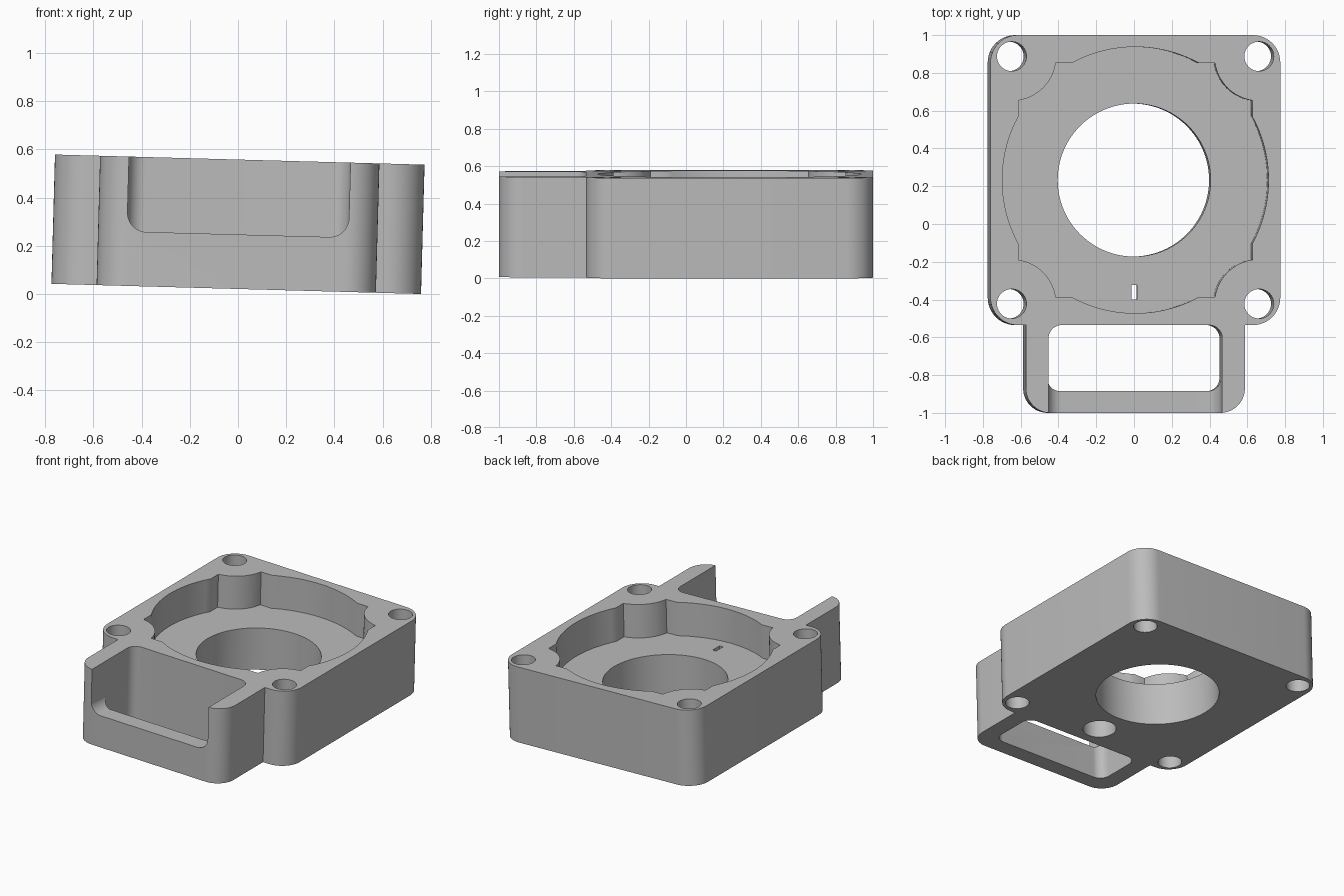
import bpy, bmesh, math
from mathutils import Matrix

cube = bpy.data.objects.get("Cube")
if cube:
    bpy.data.objects.remove(cube, do_unlink=True)

H = 0.537          # height of the housing
CY = 0.2325        # centre of the square body
HALF = 0.7675      # half width of the square body
BOLT = 0.655       # bolt hole offset from the centre
TILT = 0.0274      # slight sideways lean

grey = bpy.data.materials.new("plain grey")
grey.use_nodes = True
colour = (0.5, 0.5, 0.5, 1)
grey.diffuse_color = colour
grey.node_tree.nodes["Principled BSDF"].inputs["Base Color"].default_value = colour


def arc(cx, cy, r, start, end, steps):
    angles = [math.radians(start + (end - start) * i / steps) for i in range(steps + 1)]
    return [(cx + r * math.cos(a), cy + r * math.sin(a)) for a in angles]


def circle(cx, cy, r, steps=64):
    return arc(cx, cy, r, 0, 360, steps)[:-1]


def rounded_rect(x, y0, y1, r):
    pts = []
    corners = [(x - r, y1 - r), (r - x, y1 - r), (r - x, y0 + r), (x - r, y0 + r)]
    for i, (cx, cy) in enumerate(corners):
        pts += arc(cx, cy, r, 90 * i, 90 * i + 90, 12)
    return pts


def prism(name, pts, z0, z1):
    bm = bmesh.new()
    face = bm.faces.new([bm.verts.new((x, y, z0)) for x, y in pts])
    top = bmesh.ops.extrude_face_region(bm, geom=[face])["geom"]
    verts = [v for v in top if isinstance(v, bmesh.types.BMVert)]
    bmesh.ops.translate(bm, verts=verts, vec=(0, 0, z1 - z0))
    bmesh.ops.recalc_face_normals(bm, faces=bm.faces)
    mesh = bpy.data.meshes.new(name)
    bm.to_mesh(mesh)
    bm.free()
    mesh.materials.append(grey)
    obj = bpy.data.objects.new(name, mesh)
    bpy.context.collection.objects.link(obj)
    return obj


def combine(target, tool, operation="DIFFERENCE"):
    mod = target.modifiers.new(tool.name, "BOOLEAN")
    mod.operation = operation
    mod.solver = "EXACT"
    mod.object = tool
    bpy.context.view_layer.update()
    deps = bpy.context.evaluated_depsgraph_get()
    result = bpy.data.meshes.new_from_object(target.evaluated_get(deps))
    target.modifiers.clear()
    target.data = result
    bpy.data.objects.remove(tool, do_unlink=True)


# Square body with the front bracket joined on
housing = prism("housing", rounded_rect(HALF, CY - HALF, 1, 0.145), 0, H)
bracket = prism("bracket", rounded_rect(0.58, -1, -0.2, 0.13), 0, H)
combine(housing, bracket, "UNION")

# Bracket window, open from top to bottom
combine(housing, prism("window_cutter", rounded_rect(0.46, -0.885, CY - HALF, 0.07), -1, 1))

# Front notch with rounded lower corners
notch = prism("notch_cutter", rounded_rect(0.46, 0.226, 1, 0.08), 0.8, 1.1)
notch.data.transform(Matrix.Rotation(math.pi / 2, 4, "X"))
combine(housing, notch)

# Round recess with square corners, scalloped around the bolt posts
R, SQ, POST = 0.705, 0.62, 0.236
edge = math.degrees(math.acos(SQ / R))
dip = math.degrees(math.asin((BOLT - SQ) / POST))
quarter = (arc(0, 0, R, edge - 90 + 90 - 2 * edge, edge, 20)
           + arc(BOLT, BOLT, POST, 270 - dip, 180 + dip, 14))
recess_pts = []
for turn in range(4):
    c, s = round(math.cos(turn * math.pi / 2)), round(math.sin(turn * math.pi / 2))
    recess_pts += [(x * c - y * s, x * s + y * c + CY) for x, y in quarter]
combine(housing, prism("recess_cutter", recess_pts, 0.3, 1))

# Central bore and corner bolt holes
combine(housing, prism("bore_cutter", circle(0, CY, 0.405, 96), -1, 1))
for sx in (-1, 1):
    for sy in (-1, 1):
        combine(housing, prism("bolt_cutter", circle(sx * BOLT, CY + sy * BOLT, 0.078, 40), -1, 1))

# Blind socket underneath with a narrow slot up through the floor
combine(housing, prism("socket_cutter", circle(0, -0.362, 0.11, 48), -1, 0.25))
slot = [(-0.014, -0.4), (0.014, -0.4), (0.014, -0.322), (-0.014, -0.322)]
combine(housing, prism("slot_cutter", slot, 0.1, 0.4))

# Lean the housing sideways and stand it on the floor
lean = Matrix.Rotation(TILT, 4, "Y")
housing.data.transform(lean @ Matrix.Translation((0, 0, -H / 2)))
low = min(v.co.z for v in housing.data.vertices)
housing.data.transform(Matrix.Translation((0, 0, -low)))

bpy.ops.object.select_all(action="DESELECT")
housing.select_set(True)
bpy.context.view_layer.objects.active = housing
bpy.ops.object.shade_smooth_by_angle(angle=math.radians(30))
